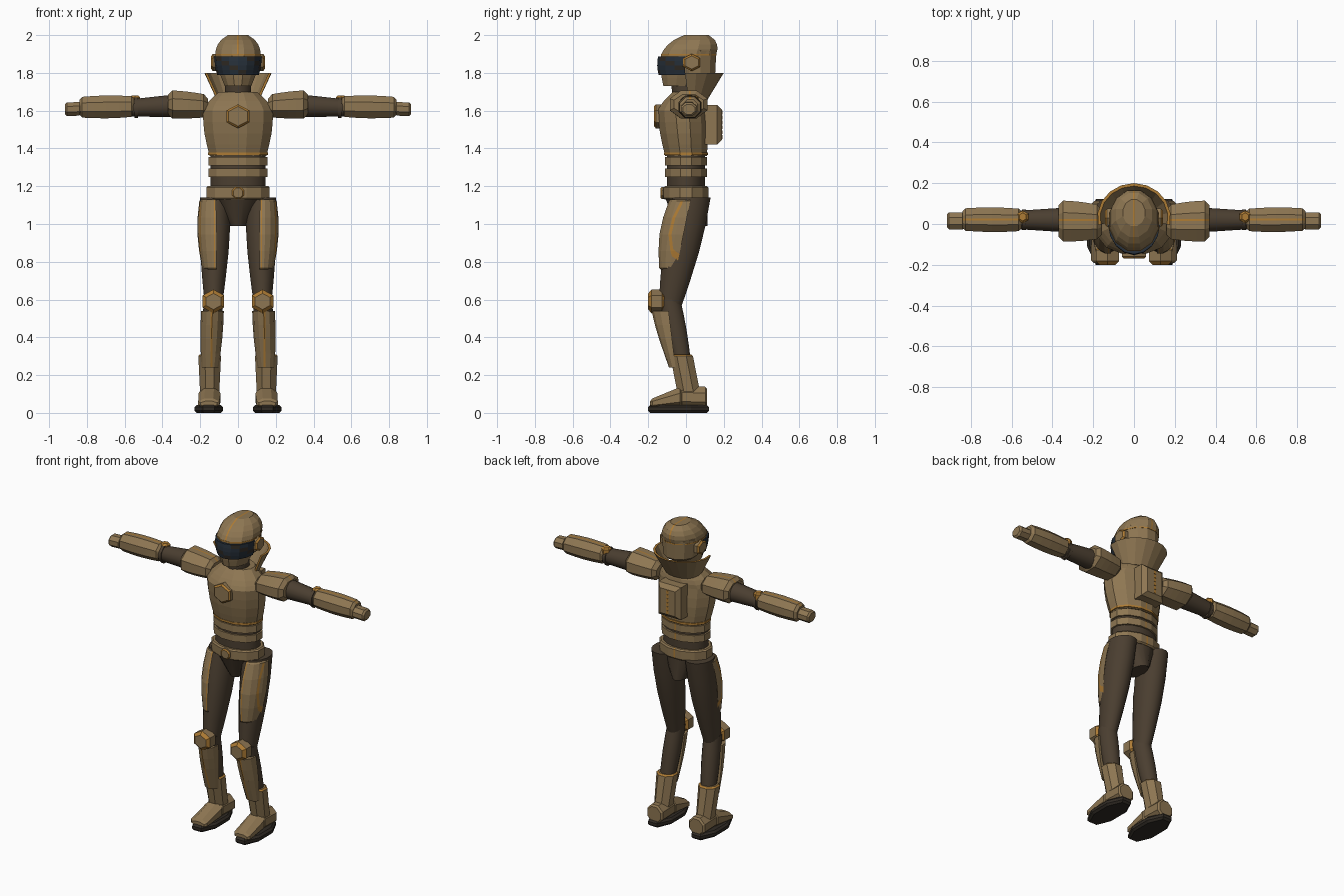
import bpy, bmesh
from math import sin, cos, pi, radians
from mathutils import Vector

cube = bpy.data.objects.get("Cube")
if cube:
    bpy.data.objects.remove(cube, do_unlink=True)


def material(name, *rgb):
    mat = bpy.data.materials.new(name)
    mat.use_nodes = True
    mat.diffuse_color = (*rgb, 1)
    shader = next(node for node in mat.node_tree.nodes if node.type == 'BSDF_PRINCIPLED')
    shader.inputs["Base Color"].default_value = (*rgb, 1)
    return mat


armour = material("tan armour", .27, .182, .085)
suit = material("dark brown suit", .07, .049, .03)
trim = material("orange trim", .42, .2, .035)
glass = material("navy visor", .02, .03, .043)
rubber = material("black sole", .03, .024, .018)


# Skin a list of (centre, radii) rings; rings listed in bands take the trim colour
def loft(name, mat, axis, rings, sides, side=1, arc=None, bands=(), hollow=False):
    bm = bmesh.new()
    u, v = {'x': (1, 2), 'y': (0, 2), 'z': (0, 1)}[axis]
    if arc:
        first, last = map(radians, arc)
        angles = [first + (last - first) * i / (sides - 1) for i in range(sides)]
        grow = 1
    else:
        angles = [(2 * i + 1) * pi / sides for i in range(sides)]
        grow = 1 / cos(pi / sides)
    loops = []
    for centre, radii in rings:
        loop = []
        for angle in angles:
            point = Vector(centre)
            point[u] += radii[0] * grow * cos(angle)
            point[v] += radii[1] * grow * sin(angle)
            point.x *= side
            loop.append(bm.verts.new(point))
        loops.append(loop)
    pairs = list(zip(loops, loops[1:]))
    if hollow:
        pairs.append((loops[-1], loops[0]))
    for band, (low, high) in enumerate(pairs):
        for i in range(sides - 1 if hollow else sides):
            j = (i + 1) % sides
            face = bm.faces.new((low[i], low[j], high[j], high[i]))
            face.material_index = int(band in bands)
            face.smooth = mat == suit
    ends = ([loop[k] for loop in loops] for k in (0, -1)) if hollow else (loops[0], loops[-1])
    for end in ends:
        bm.faces.new(end).material_index = int(hollow)
    bmesh.ops.recalc_face_normals(bm, faces=bm.faces)
    mesh = bpy.data.meshes.new(name)
    bm.to_mesh(mesh)
    bm.free()
    mesh.materials.append(mat)
    mesh.materials.append(trim)
    ob = bpy.data.objects.new(name, mesh)
    bpy.context.collection.objects.link(ob)
    return ob


# A tapered piece between two points, with optional swelling, dome and chamfered ends
def piece(name, mat, axis, start, end, wide, narrow=None, sides=8, swell=0, dome=False,
          chamfer=0, rim=False, side=1, arc=None):
    start, end, wide = Vector(start), Vector(end), Vector(wide)
    narrow = Vector(narrow) if narrow else wide
    steps = 4 if swell or dome else 1
    step = (end - start).normalized() * chamfer
    rings = []
    for i in range(steps + 1):
        t = i / steps
        scale = (1 - .8 * t * t) ** .5 if dome else 1 + swell * sin(pi * t)
        rings.append(((start + step).lerp(end - step, t), wide.lerp(narrow, t) * scale))
    if chamfer:
        inset = Vector((chamfer, chamfer))
        rings = [(start, wide - inset), *rings, (end, narrow - inset)]
    bands = (0, len(rings) - 2) if rim else ()
    return loft(name, mat, axis, rings, sides, side, arc, bands)


# Cut a narrow line across a part and colour it as trim
def stripe(ob, axis, centre, rule, half=.005):
    bm = bmesh.new()
    bm.from_mesh(ob.data)
    k = 'xyz'.index(axis)
    for offset in (-half, half):
        spot, normal = Vector(), Vector()
        spot[k], normal[k] = centre + offset, 1
        bmesh.ops.bisect_plane(bm, geom=bm.verts[:] + bm.edges[:] + bm.faces[:],
                               plane_co=spot, plane_no=normal)
    for face in bm.faces:
        middle = face.calc_center_median()
        if abs(middle[k] - centre) < half and rule(middle):
            face.material_index = 1
    bm.to_mesh(ob.data)
    bm.free()


# Torso
spine = [piece("lower_chest", armour, 'z', (0, 0, 1.36), (0, -.02, 1.6), (.15, .11), (.185, .13),
               sides=12, swell=.06)]
piece("upper_chest", armour, 'z', (0, -.02, 1.6), (0, .01, 1.7), (.185, .13), (.1, .08),
      sides=12, swell=.08)
piece("chest_hem", trim, 'z', (0, 0, 1.365), (0, 0, 1.378), (.158, .117), sides=12)
piece("chest_emblem", armour, 'y', (0, -.17, 1.57), (0, -.1, 1.57), (.06, .055),
      sides=6, chamfer=.01, rim=True)

# Waist, belt and pelvis, with a trim line down the back
piece("waist", suit, 'z', (0, 0, 1.15), (0, 0, 1.37), (.145, .1), sides=16)
for name, z in (("upper_waist_band", 1.31), ("lower_waist_band", 1.25)):
    spine.append(piece(name, armour, 'z', (0, 0, z), (0, 0, z + .045), (.155, .11), sides=12))
spine.append(piece("belt", armour, 'z', (0, 0, 1.13), (0, 0, 1.2), (.168, .12),
                   sides=12, chamfer=.008))
for ob in spine:
    stripe(ob, 'x', 0, lambda p: p.y > .08)
piece("belt_buckle", armour, 'y', (0, -.135, 1.165), (0, -.1, 1.165), (.032, .032),
      chamfer=.007, rim=True)
piece("pelvis", suit, 'z', (0, 0, 1.14), (0, .03, .99), (.14, .11), (.045, .085), sides=16)

# Backpack with a dashed line down the middle
piece("backpack", armour, 'y', (0, .06, 1.525), (0, .19, 1.525), (.08, .105),
      sides=4, chamfer=.025)
for i in range(6):
    z = 1.46 + i * .026
    piece("backpack_dash", trim, 'y', (0, .185, z), (0, .193, z), (.008, .01), sides=4)

# Neck and flared collar
piece("neck", suit, 'z', (0, 0, 1.66), (0, -.01, 1.76), (.07, .07), sides=16)
foot_outer, top_outer, wall = Vector((.115, .085)), Vector((.18, .17)), Vector((.014, .014))
low, high = (0, .03, 1.66), (0, .03, 1.8)
loft("collar", armour, 'z', [(low, foot_outer), (high, top_outer), (high, top_outer - wall),
     (low, foot_outer - wall)], 11, arc=(-12, 192), bands=(1,), hollow=True)

# Helmet
piece("helmet_jaw", armour, 'z', (0, -.03, 1.73), (0, .015, 1.9), (.07, .09), (.12, .145),
      sides=12, swell=.08)
piece("helmet_back", armour, 'z', (0, .05, 1.78), (0, .045, 1.93), (.1, .105), (.113, .115),
      sides=12, chamfer=.015)
piece("helmet_line", trim, 'z', (0, .015, 1.893), (0, .015, 1.9), (.122, .147), sides=12)
crown = piece("helmet_crown", armour, 'z', (0, .015, 1.9), (0, .055, 2), (.12, .145),
              sides=12, dome=True)
stripe(crown, 'x', 0, lambda p: p.z > 1.9)

# Visor with darker diagonal panels
visor = piece("visor", glass, 'z', (0, 0, 1.79), (0, 0, 1.888), (.11, .145), (.127, .148),
              sides=9, swell=.04, arc=(-178, -2))
visor.data.materials.append(rubber)
for face in visor.data.polygons:
    if face.index % 4 == 0:
        face.material_index = 2

for side, word in ((1, "left"), (-1, "right")):
    def limb(name, *args, **options):
        return piece(f"{word}_{name}", *args, side=side, **options)

    limb("ear_disc", armour, 'x', (.1, .03, 1.855), (.142, .03, 1.855), (.045, .04),
         sides=6, chamfer=.01, rim=True)

    # Arm
    pad = limb("shoulder_pad", armour, 'x', (.16, .01, 1.625), (.37, .015, 1.634),
               (.085, .062), (.1, .074), swell=.04, chamfer=.022)
    stripe(pad, 'y', .02, lambda p: p.z > 1.65)
    limb("upper_arm", suit, 'x', (.34, .02, 1.625), (.57, .02, 1.615), (.06, .06), (.045, .045),
         sides=16)
    limb("elbow_ring", suit, 'x', (.53, .02, 1.615), (.548, .02, 1.615), (.05, .054))
    limb("elbow_stud", trim, 'z', (.545, .035, 1.62), (.545, .035, 1.68), (.027, .027),
         sides=6, chamfer=.01)
    guard = limb("forearm_guard", armour, 'x', (.55, .02, 1.622), (.84, .022, 1.618),
                 (.055, .055), swell=.1, chamfer=.015)
    stripe(guard, 'y', .022, lambda p: p.z > 1.65)
    limb("hand", armour, 'x', (.83, .015, 1.61), (.916, .015, 1.607), (.042, .036), chamfer=.01)

    # Upper leg
    limb("thigh", suit, 'z', (.12, .03, 1.14), (.13, -.085, .56), (.08, .1), (.045, .06),
         sides=16, swell=.2)
    plate = limb("thigh_guard", armour, 'z', (.13, .02, 1.13), (.125, -.055, .76),
                 (.075, .11), (.065, .09), sides=6, swell=.25, chamfer=.008, arc=(-100, 2))
    for x in (.125, .2):
        stripe(plate, 'x', side * x, lambda p: p.y < -.02, .003)
    limb("knee_guard", armour, 'y', (.13, -.2, .59), (.13, -.11, .59), (.057, .055),
         sides=6, chamfer=.018, rim=True)

    # Lower leg
    limb("calf", suit, 'z', (.13, -.09, .6), (.146, -.02, .28), (.05, .06), (.045, .045),
         sides=16, swell=.1)
    shin = limb("shin_guard", armour, 'z', (.135, -.092, .54), (.148, -.055, .24),
                (.06, .09), (.045, .035), sides=7, swell=.1, arc=(-180, 0))
    stripe(shin, 'x', side * .14, lambda p: p.y < -.06)

    # Boot
    limb("boot_shaft", armour, 'z', (.15, -.025, .31), (.15, .02, .08), (.06, .06), (.05, .06),
         chamfer=.009, rim=True)
    limb("boot_heel", armour, 'y', (.15, .112, .08), (.15, -.03, .085), (.056, .058), chamfer=.01)
    limb("boot_toe", armour, 'y', (.15, -.02, .083), (.155, -.19, .048), (.058, .056),
         (.056, .026), chamfer=.012)
    limb("sole", rubber, 'z', (.155, -.04, 0), (.155, -.04, .042), (.076, .162), chamfer=.012)
